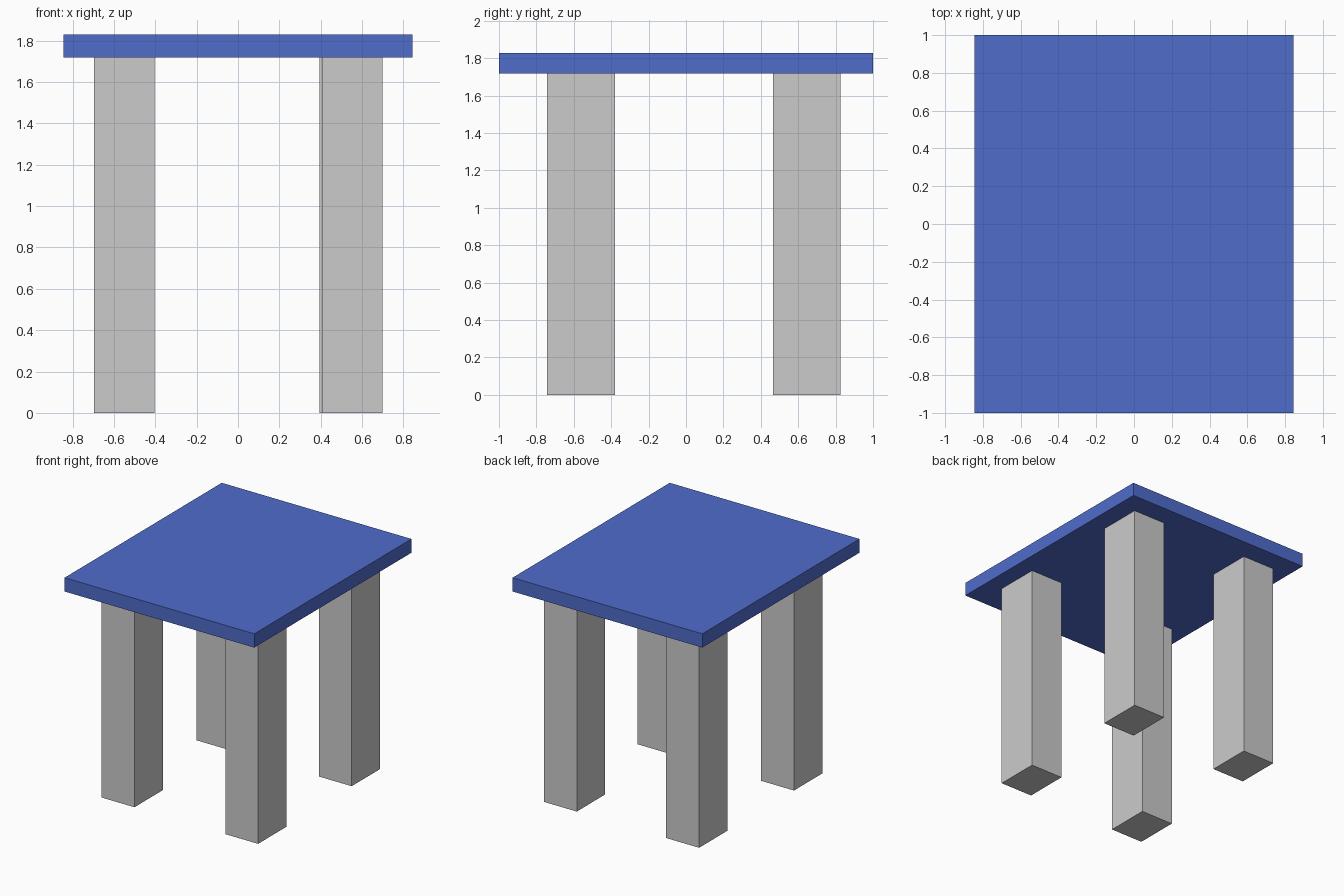
import bpy

if "Cube" in bpy.data.objects:
    bpy.data.objects.remove(bpy.data.objects["Cube"])


def box(name, x, y, z, material=None):
    """Add a box spanning the given (min, max) ranges."""
    spans = (x, y, z)
    bpy.ops.mesh.primitive_cube_add(size=1, location=[(a + b) / 2 for a, b in spans])
    obj = bpy.context.object
    obj.name = name
    obj.scale = [b - a for a, b in spans]
    bpy.ops.object.transform_apply(location=False, rotation=False, scale=True)
    if material:
        obj.data.materials.append(material)
    return obj


TOP_UNDERSIDE = 1.718
TOP_HEIGHT = 1.829
LEG_X, LEG_Y = 0.293, 0.362

# Blue tabletop
blue = bpy.data.materials.new("blue")
blue.diffuse_color = (0.08, 0.15, 0.6, 1)
blue.use_nodes = True
blue.node_tree.nodes["Principled BSDF"].inputs["Base Color"].default_value = blue.diffuse_color
box("tabletop", (-0.845, 0.845), (-1, 1), (TOP_UNDERSIDE, TOP_HEIGHT), blue)

# Four grey legs, given by their minimum x and y
legs = {
    "front_left_leg": (-0.696, -0.742),
    "front_right_leg": (0.406, -0.742),
    "back_left_leg": (-0.696, 0.465),
    "back_right_leg": (0.394, 0.465),
}
for name, (x, y) in legs.items():
    box(name, (x, x + LEG_X), (y, y + LEG_Y), (0, TOP_UNDERSIDE))
